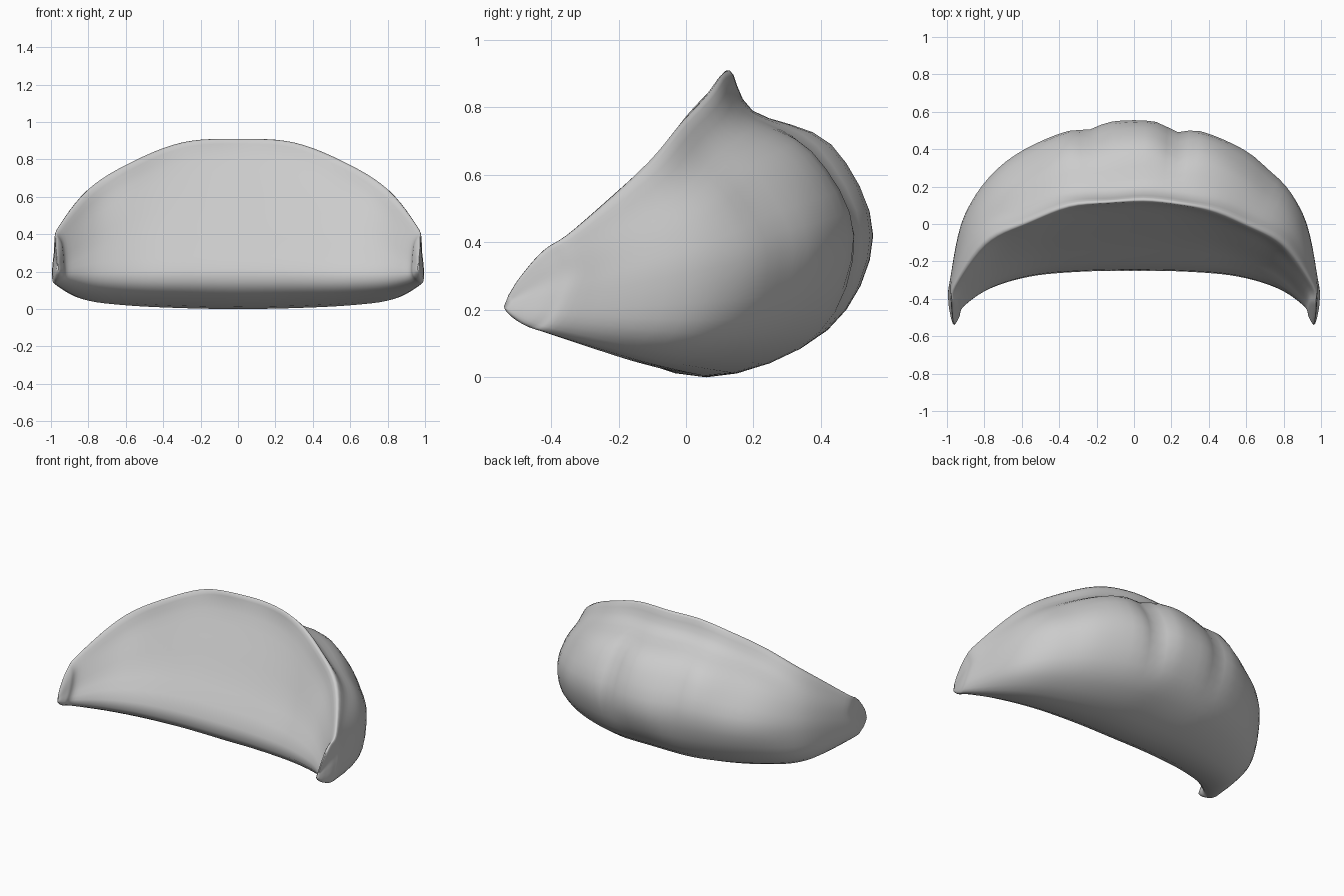
import bpy, bmesh, math
from mathutils import Vector

if "Cube" in bpy.data.objects:
    bpy.data.objects.remove(bpy.data.objects["Cube"])

# Lengthwise curves of the right half, middle -> end (x, y, z), ordered around the section
CURVES = [
    [(0, .125, .91), (.3, .105, .89), (.58, .01, .78), (.80, -.11, .64), (.957, -.33, .44)],     # pinched rim
    [(0, .19, .79), (.31, .17, .78), (.60, .08, .69), (.83, -.05, .56), (.967, -.30, .40)],      # behind rim
    [(0, .42, .69), (.34, .38, .67), (.65, .23, .59), (.87, .03, .46), (.972, -.27, .33)],       # upper back
    [(0, .555, .42), (.35, .50, .42), (.69, .33, .38), (.90, .06, .32), (.982, -.29, .25)],      # widest back
    [(0, .42, .14), (.33, .38, .13), (.66, .24, .13), (.89, .02, .13), (.985, -.33, .165)],      # lower back
    [(0, .06, 0), (.30, .05, .005), (.60, -.02, .02), (.82, -.14, .05), (.965, -.39, .125)],     # underside
    [(0, -.25, .145), (.28, -.255, .145), (.55, -.28, .145), (.77, -.345, .15), (.91, -.44, .17)],  # front lower edge
    [(0, -.09, .47), (.27, -.10, .46), (.53, -.14, .42), (.74, -.23, .36), (.905, -.385, .27)],  # front face
    [(0, .085, .80), (.28, .065, .78), (.54, -.02, .68), (.75, -.13, .55), (.92, -.335, .39)],   # below rim
]
TIP = Vector((.966, -.548, .215))
SEG, RING = 6, 4


def spline(a, b, c, d, t):
    return 0.5 * (2 * b + (c - a) * t + (2 * a - 5 * b + 4 * c - d) * t * t
                  + (3 * b - a - 3 * c + d) * t ** 3)


def lengthwise(curve):
    half = [Vector(p) for p in curve]
    last = half[-1].copy()
    # Rounded end
    for t, dx, dy in ((.72, .012, -.03), (.38, .008, -.024), (.12, .002, -.005)):
        half.append(TIP.lerp(last, t) + Vector((dx, dy, 0)))
    pts = [Vector((-p.x, p.y, p.z)) for p in reversed(half[1:])] + half
    n, out = len(pts), []
    for i in range(n - 1):
        a, d = pts[max(i - 1, 0)], pts[min(i + 2, n - 1)]
        out += [spline(a, pts[i], pts[i + 1], d, k / SEG) for k in range(SEG)]
    return out + [pts[-1]]


lines = [lengthwise(c) for c in CURVES]

# Gentle pleats on the rim and upper back, with dents in the back
for idx, amp in ((0, .005), (1, .008), (2, .012)):
    for p in lines[idx]:
        p.y += amp * max(0, 1 - abs(p.x) ** 3) * math.sin(p.x * 15 + .8)
for idx in (2, 3):
    for p in lines[idx]:
        for x, depth in ((-.24, .025), (.23, .04), (.72, .015)):
            p.y -= depth * math.exp(-((p.x - x) / .07) ** 2)

# Skin the sections and close both tips
bm = bmesh.new()
rings, m = [], len(lines)
for s in range(len(lines[0])):
    c = [l[s] for l in lines]
    rings.append([bm.verts.new(spline(c[i - 1], c[i], c[(i + 1) % m], c[(i + 2) % m], k / RING))
                  for i in range(m) for k in range(RING)])
n = m * RING
for r0, r1 in zip(rings, rings[1:]):
    for i in range(n):
        j = (i + 1) % n
        bm.faces.new((r0[i], r0[j], r1[j], r1[i]))
bm.faces.new(rings[0])
bm.faces.new(rings[-1])
bmesh.ops.recalc_face_normals(bm, faces=bm.faces)

# Seat on the ground
low = min(v.co.z for v in bm.verts)
bmesh.ops.translate(bm, verts=bm.verts, vec=(0, 0, -low))

mesh = bpy.data.meshes.new("dumpling")
bm.to_mesh(mesh)
bm.free()
for f in mesh.polygons:
    f.use_smooth = True
obj = bpy.data.objects.new("dumpling", mesh)
bpy.context.collection.objects.link(obj)
